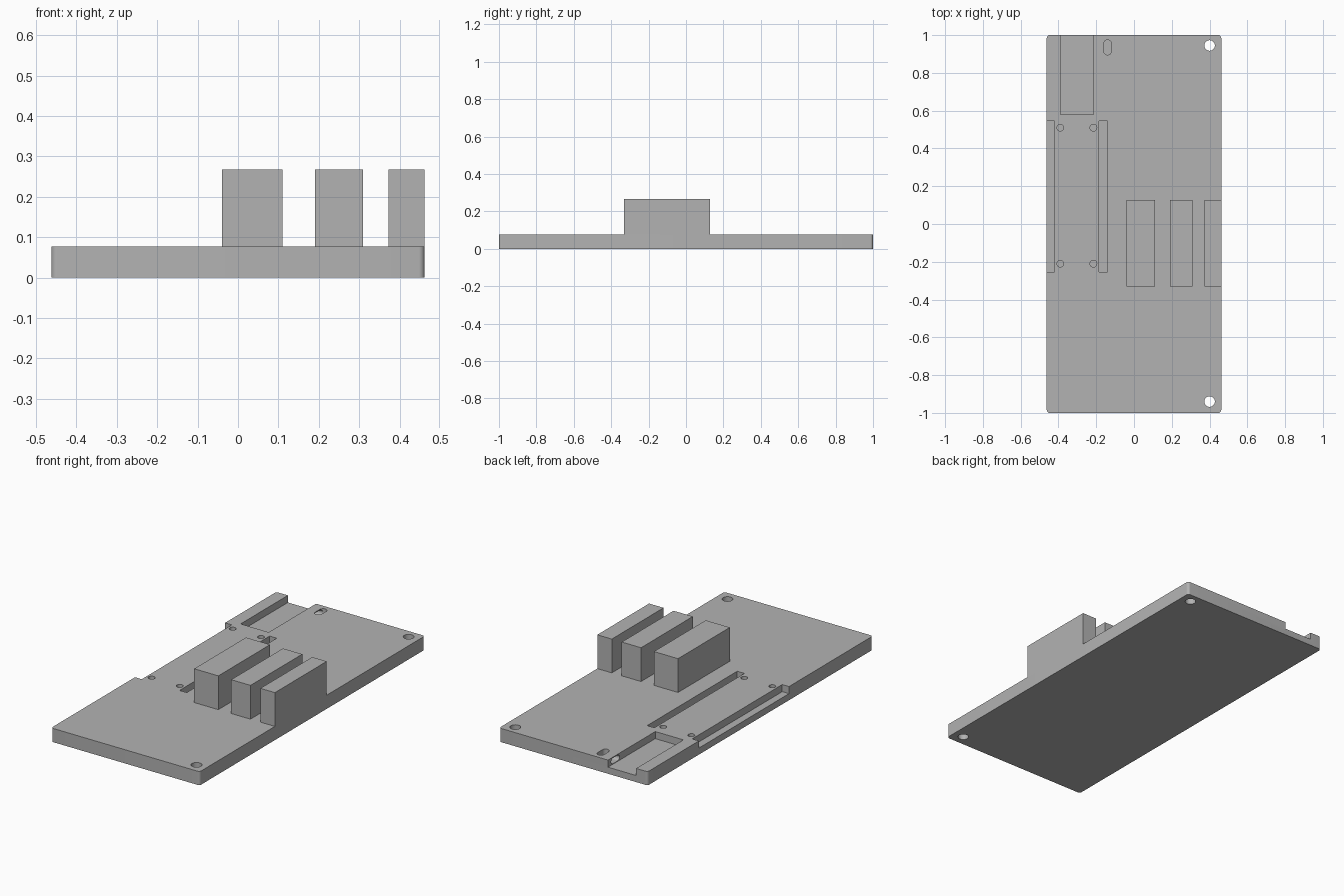
import bpy, bmesh
from math import cos, sin, pi
from mathutils import Matrix

cube = bpy.data.objects.get("Cube")
if cube:
    bpy.data.objects.remove(cube, do_unlink=True)

grey = bpy.data.materials.new("mid grey")
grey.use_nodes = True
grey.diffuse_color = (0.45, 0.45, 0.45, 1)
grey.node_tree.nodes["Principled BSDF"].inputs["Base Color"].default_value = (0.45, 0.45, 0.45, 1)

HALF_W, TOP, FLOOR, BLOCK_TOP = 0.462, 0.077, 0.037, 0.267


def prism(name, outline, z0, z1, matrix=Matrix()):
    """Extrude a flat outline from z0 to z1, then place it."""
    bm = bmesh.new()
    face = bm.faces.new([bm.verts.new((x, y, z0)) for x, y in outline])
    up = bmesh.ops.extrude_face_region(bm, geom=[face])["geom"]
    bmesh.ops.translate(bm, vec=(0, 0, z1 - z0),
                        verts=[v for v in up if isinstance(v, bmesh.types.BMVert)])
    bm.transform(matrix)
    bmesh.ops.recalc_face_normals(bm, faces=bm.faces)
    mesh = bpy.data.meshes.new(name)
    bm.to_mesh(mesh)
    bm.free()
    mesh.materials.append(grey)
    obj = bpy.data.objects.new(name, mesh)
    bpy.context.collection.objects.link(obj)
    return obj


def rect(x0, x1, y0, y1):
    return [(x0, y0), (x1, y0), (x1, y1), (x0, y1)]


def rounded(x, y, hx, hy, r, steps=8):
    """Rectangle with round corners; hx = hy = r gives a circle."""
    points = []
    for q, (sx, sy) in enumerate([(1, 1), (-1, 1), (-1, -1), (1, -1)]):
        for i in range(steps + 1):
            a = (q + i / steps) * pi / 2
            p = (x + sx * (hx - r) + r * cos(a), y + sy * (hy - r) + r * sin(a))
            if not points or abs(p[0] - points[-1][0]) + abs(p[1] - points[-1][1]) > 1e-5:
                points.append(p)
    first, last = points[0], points[-1]
    if abs(first[0] - last[0]) + abs(first[1] - last[1]) < 1e-5:
        points.pop()
    return points


def circle(x, y, r):
    return rounded(x, y, r, r, r)


# Base plate with rounded corners
plate = prism("base_plate", rounded(0, 0, HALF_W, 1, 0.015), 0, TOP)

# Recesses and holes to cut from the plate
cutters = [
    prism("end_pocket_cutter", rect(-0.39, -0.215, 0.58, 1.1), FLOOR, 0.2),
    prism("edge_groove_cutter", rect(-0.6, -0.42, -0.255, 0.545), FLOOR, 0.2),
    prism("inner_groove_cutter", rect(-0.185, -0.14, -0.255, 0.545), FLOOR, 0.2),
    prism("cable_slot_cutter", rounded(-0.14, 0.935, 0.02, 0.04, 0.02), FLOOR, 0.2),
]
for y in (0.945, -0.94):
    cutters.append(prism("mounting_hole_cutter", circle(0.4, y, 0.028), -0.1, 0.2))
for x in (-0.39, -0.215):
    for y in (0.51, -0.21):
        cutters.append(prism("pin_hole_cutter", circle(x, y, 0.018), FLOOR, 0.2))
# Sideways tunnel joining the cable slot to the end pocket
sideways = Matrix(((0, 0, 1, 0), (1, 0, 0, 0), (0, 1, 0, 0), (0, 0, 0, 1)))
cutters.append(prism("cable_tunnel_cutter", rounded(0.935, 0.056, 0.037, 0.016, 0.016),
                     -0.25, -0.14, sideways))

for cutter in cutters:
    cutter.hide_render = True
    mod = plate.modifiers.new("cut", "BOOLEAN")
    mod.operation = "DIFFERENCE"
    mod.solver = "EXACT"
    mod.object = cutter
bpy.context.view_layer.update()
cut_mesh = bpy.data.meshes.new_from_object(
    plate.evaluated_get(bpy.context.evaluated_depsgraph_get()))
plate.modifiers.clear()
plate.data = cut_mesh
for cutter in cutters:
    bpy.data.objects.remove(cutter, do_unlink=True)

# Smooth the round corners and hole walls only
bpy.ops.object.select_all(action="DESELECT")
plate.select_set(True)
bpy.context.view_layer.objects.active = plate
bpy.ops.object.shade_smooth_by_angle(angle=pi / 6)

# Three upright blocks
for name, x0, x1 in (("wide_block", -0.04, 0.11), ("middle_block", 0.19, 0.31),
                     ("edge_block", 0.372, HALF_W)):
    prism(name, rect(x0, x1, -0.332, 0.128), TOP, BLOCK_TOP)
